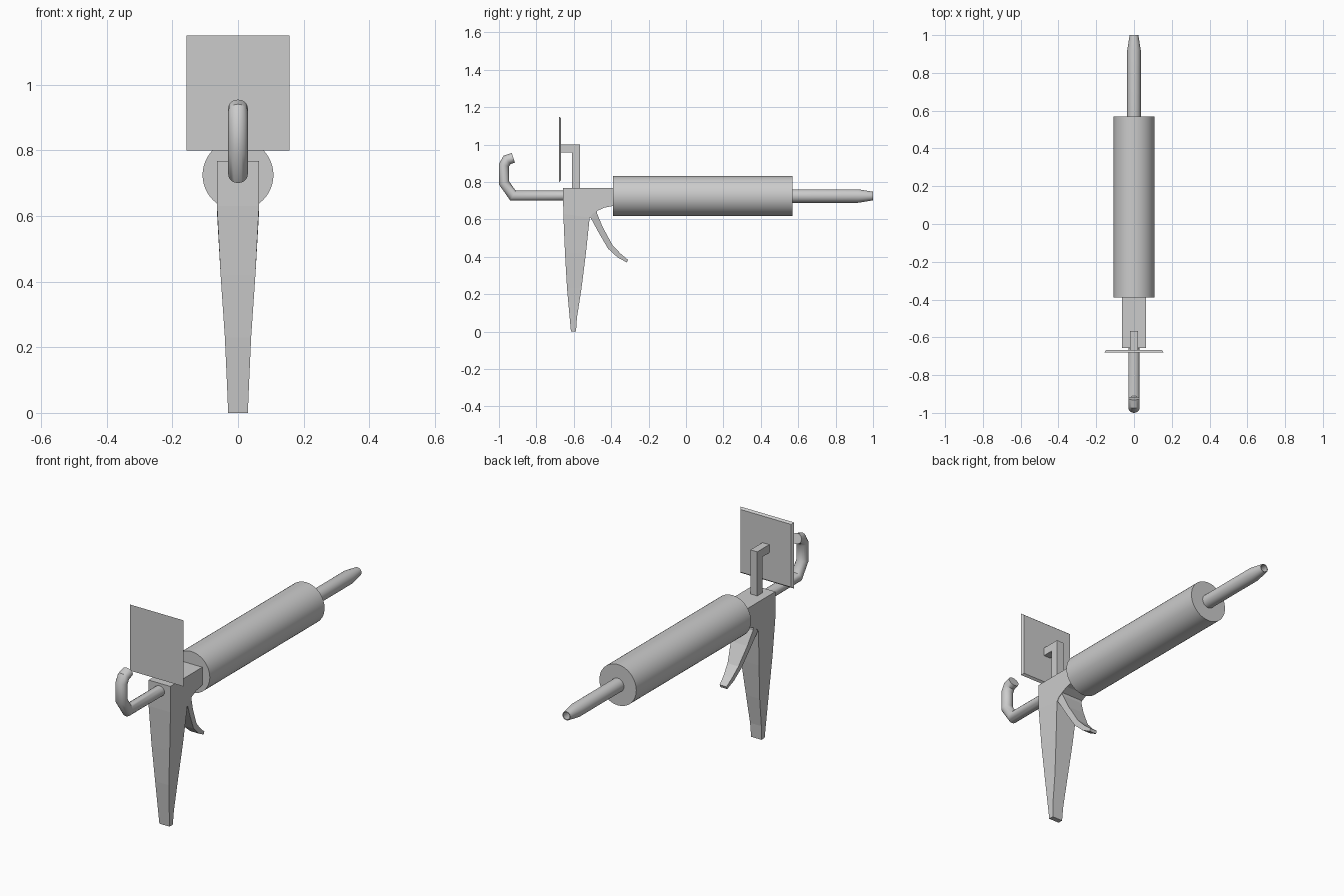
import bpy, bmesh, math
from mathutils import Vector

if "Cube" in bpy.data.objects:
    bpy.data.objects.remove(bpy.data.objects["Cube"])

AXIS_Z = 0.725


def loft(name, rings, smooth=False):
    """Skin a list of equal-length point rings and cap both ends."""
    bm = bmesh.new()
    loops = [[bm.verts.new(p) for p in ring] for ring in rings]
    n = len(loops[0])
    for a, b in zip(loops, loops[1:]):
        for i in range(n):
            j = (i + 1) % n
            bm.faces.new((a[i], a[j], b[j], b[i]))
    bm.faces.new(loops[0])
    bm.faces.new(loops[-1])
    bmesh.ops.recalc_face_normals(bm, faces=bm.faces)
    mesh = bpy.data.meshes.new(name)
    bm.to_mesh(mesh)
    bm.free()
    ob = bpy.data.objects.new(name, mesh)
    bpy.context.collection.objects.link(ob)
    if smooth:
        bpy.ops.object.select_all(action='DESELECT')
        ob.select_set(True)
        bpy.context.view_layer.objects.active = ob
        bpy.ops.object.shade_smooth_by_angle(angle=math.radians(35))
    return ob


def turned(name, profile, sides):
    """Revolve (y, radius) pairs about the gun's long axis."""
    rings = []
    for y, r in profile:
        angles = [2 * math.pi * k / sides for k in range(sides)]
        rings.append([(r * math.cos(t), y, AXIS_Z + r * math.sin(t)) for t in angles])
    return loft(name, rings, smooth=True)


def strip(name, stations):
    """Loft rectangles given as (y1, z1, y2, z2, half_width)."""
    return loft(name, [[(-w, y1, z1), (w, y1, z1), (w, y2, z2), (-w, y2, z2)]
                       for y1, z1, y2, z2, w in stations])


def tube(name, path, rx, rn, sides=16):
    """Sweep an ellipse along a (y, z) path with mitred corners."""
    pts = [Vector(p) for p in path]
    rings = []
    for i, p in enumerate(pts):
        d_in = (p - pts[i - 1]).normalized() if i else (pts[1] - p).normalized()
        d_out = (pts[i + 1] - p).normalized() if i < len(pts) - 1 else d_in
        d = (d_in + d_out).normalized()
        r = rn / d.dot(d_in)
        normal = Vector((-d.y, d.x))
        ring = []
        for k in range(sides):
            t = 2 * math.pi * k / sides
            q = p + normal * r * math.sin(t)
            ring.append((rx * math.cos(t), q.x, q.y))
        rings.append(ring)
    return loft(name, rings, smooth=True)


# Cartridge barrel
turned("barrel", [(-0.39, 0.108), (0.57, 0.108)], 48)

# Hollow-tipped nozzle
turned("nozzle", [(0.55, 0.036), (0.92, 0.036), (1.0, 0.023),
                  (1.0, 0.019), (0.93, 0.028)], 24)

# Tapered handle turning into the head block
strip("handle_body", [
    (-0.615, 0.0, -0.588, 0.0, 0.03),
    (-0.622, 0.075, -0.583, 0.075, 0.033),
    (-0.636, 0.23, -0.559, 0.23, 0.04),
    (-0.647, 0.42, -0.535, 0.42, 0.053),
    (-0.656, 0.63, -0.515, 0.61, 0.064),
    (-0.657, 0.767, -0.50, 0.63, 0.064),
    (-0.53, 0.767, -0.475, 0.645, 0.064),
    (-0.46, 0.767, -0.44, 0.662, 0.064),
    (-0.385, 0.767, -0.385, 0.673, 0.064)])

# Curved trigger
strip("trigger", [
    (-0.52, 0.625, -0.475, 0.65, 0.063),
    (-0.505, 0.60, -0.475, 0.63, 0.06),
    (-0.47, 0.535, -0.444, 0.556, 0.048),
    (-0.417, 0.444, -0.393, 0.463, 0.032),
    (-0.365, 0.396, -0.35, 0.417, 0.025),
    (-0.316, 0.37, -0.31, 0.384, 0.02)])

# Plunger rod with hooked end
tube("plunger_rod", [(-0.60, 0.727), (-0.925, 0.727), (-0.973, 0.795),
                     (-0.973, 0.89), (-0.957, 0.918), (-0.923, 0.929)], 0.03, 0.027)

# Bracket carrying the plate
strip("plate_bracket", [
    (-0.61, 0.76, -0.567, 0.76, 0.02),
    (-0.61, 0.957, -0.567, 1.0, 0.02),
    (-0.672, 0.957, -0.672, 1.0, 0.02)])

# Square plate, chamfered toward the back
loft("square_plate", [
    [(sx * (0.157 - c), y, 0.975 + sz * (0.175 - c))
     for sx, sz in ((-1, -1), (1, -1), (1, 1), (-1, 1))]
    for y, c in ((-0.679, 0.0), (-0.668, 0.009))])
